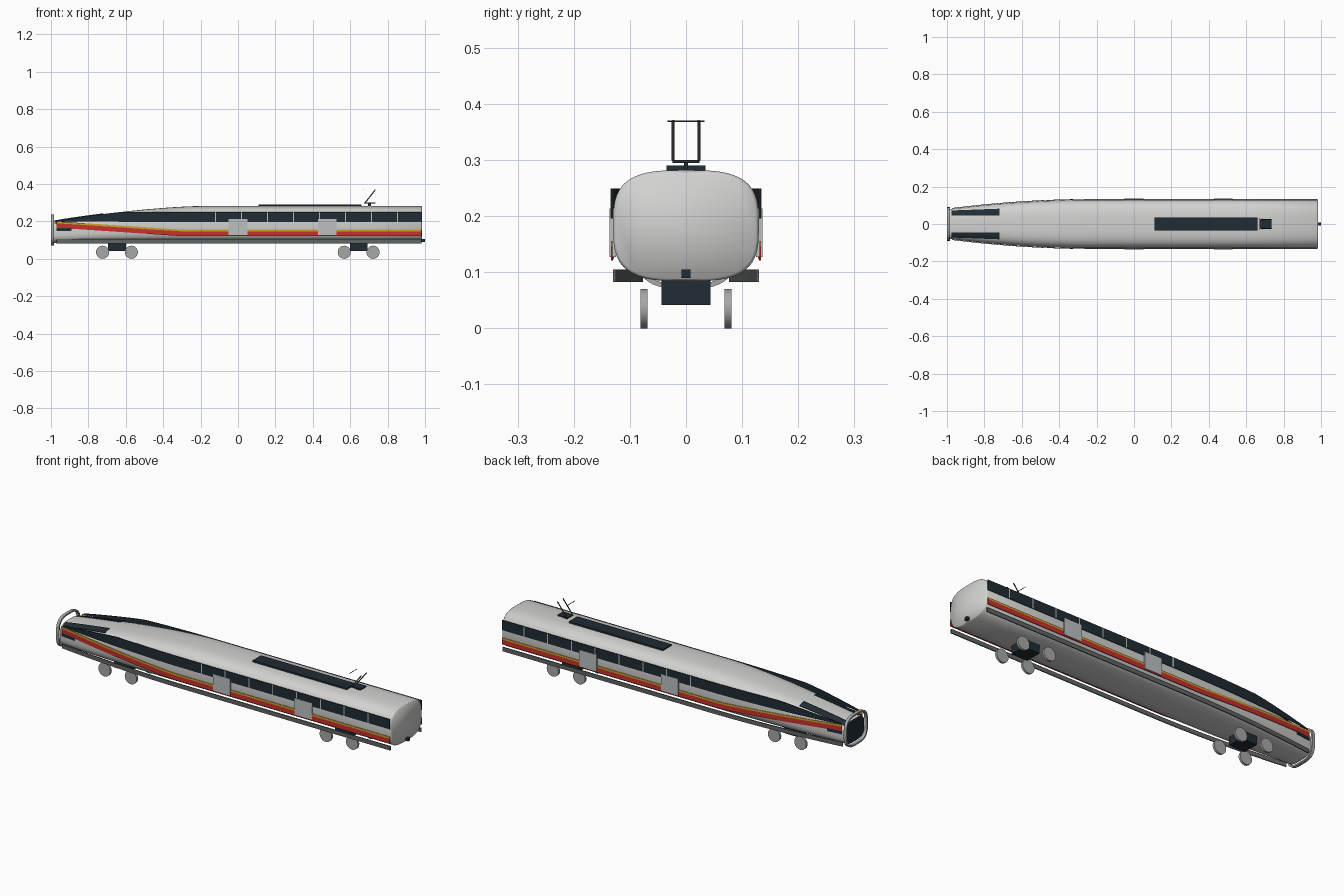
import bpy, bmesh, math
from mathutils import Vector

if "Cube" in bpy.data.objects:
    bpy.data.objects.remove(bpy.data.objects["Cube"])

def mat(name, *c):
    m = bpy.data.materials.new(name)
    m.diffuse_color = (*c, 1)
    m.use_nodes = True
    m.node_tree.nodes["Principled BSDF"].inputs["Base Color"].default_value = m.diffuse_color
    return m

SHELL = mat("shell_grey", .64, .64, .63)
DARK = mat("dark_glass", .014, .025, .034)
RED = mat("red_paint", .58, .03, .025)
GOLD = mat("gold_paint", .58, .36, .03)
DOOR = mat("door_grey", .5, .53, .53)
WHEEL = mat("wheel_grey", .38, .39, .39)
SKIRT = mat("skirt_grey", .12, .13, .13)
METAL = mat("arm_metal", .06, .065, .07)

N, BOTTOM, X0, X1 = 3.2, .084, -.985, .985

def taper(x):
    return max(0, min(1, (-.2 - x) / .785))
def width(x):
    return .13 - .05 * taper(x) ** 2
def roof(x):
    return .282 - .079 * taper(x) ** 1.5

def section(w, h, zc, count=48):
    """Superellipse outline in the y/z plane."""
    pts = []
    for i in range(count):
        a = 2 * math.pi * i / count
        c, s = math.cos(a), math.sin(a)
        pts.append((w * math.copysign(abs(c) ** (2 / N), c),
                    zc + h * math.copysign(abs(s) ** (2 / N), s)))
    return pts

def finish(name, bm, mats, smooth=None):
    bmesh.ops.recalc_face_normals(bm, faces=bm.faces)
    me = bpy.data.meshes.new(name)
    bm.to_mesh(me)
    bm.free()
    ob = bpy.data.objects.new(name, me)
    bpy.context.collection.objects.link(ob)
    for m in mats:
        me.materials.append(m)
    if smooth:
        bpy.ops.object.select_all(action='DESELECT')
        ob.select_set(True)
        bpy.context.view_layer.objects.active = ob
        bpy.ops.object.shade_smooth_by_angle(angle=math.radians(smooth))
    return ob

def box(name, m, x, y, z):
    bm = bmesh.new()
    bmesh.ops.create_cube(bm, size=1)
    for v in bm.verts:
        v.co = [r[0] + (c + .5) * (r[1] - r[0]) for c, r in zip(v.co, (x, y, z))]
    return finish(name, bm, [m])

def rod(name, m, a, b, r, seg=10):
    a, b = Vector(a), Vector(b)
    bm = bmesh.new()
    bmesh.ops.create_cone(bm, cap_ends=True, segments=seg, radius1=r, radius2=r,
                          depth=(b - a).length)
    q = (b - a).to_track_quat('Z', 'Y')
    for v in bm.verts:
        v.co = q @ v.co + (a + b) / 2
    return finish(name, bm, [m], 40)

def ribbon(name, m, xa, xb, lo, hi, gap=.001, thick=.003, steps=40):
    """Upright band on both sides that follows the plan outline of the body."""
    bm = bmesh.new()
    for side in (-1, 1):
        prev = None
        for i in range(steps + 1):
            x = xa + (xb - xa) * i / steps
            y = width(x) + gap
            ring = [bm.verts.new((x, side * yy, z)) for yy, z in
                    ((y, lo(x)), (y + thick, lo(x)), (y + thick, hi(x)), (y, hi(x)))]
            if prev:
                for k in range(4):
                    bm.faces.new((prev[k], prev[k - 1], ring[k - 1], ring[k]))
            if i in (0, steps):
                bm.faces.new(ring)
            prev = ring
    return finish(name, bm, [m], 30)

# Body shell: lofted sections, dark face in the nose opening
bm = bmesh.new()
stations = [X0 + (-.15 - X0) * i / 24 for i in range(25)] + [.2, .6, .978, X1]
rings = []
for x in stations:
    k = .96 if x == X1 else 1
    h = (roof(x) - BOTTOM) / 2
    rings.append([bm.verts.new((x, y, z))
                  for y, z in section(width(x) * k, h * k, BOTTOM + h)])
for a, b in zip(rings, rings[1:]):
    for i in range(len(a)):
        bm.faces.new((a[i - 1], a[i], b[i], b[i - 1]))
nose = bm.faces.new(rings[0])
nose.material_index = 1
bm.faces.new(rings[-1])
finish("body_shell", bm, [SHELL, DARK], 60)

# Nose ring
bm = bmesh.new()
loops = [[bm.verts.new((x, y, z)) for y, z in section(w, w - .007, .154)]
         for x, w in ((-1, .082), (-1, .09), (-.984, .09), (-.984, .082))]
for k in range(4):
    a, b = loops[k - 1], loops[k]
    for i in range(len(a)):
        bm.faces.new((a[i - 1], a[i], b[i], b[i - 1]))
finish("nose_ring", bm, [WHEEL], 40)

# Window band, stripes and skirts
def rise(base, gain):
    return lambda x: base + gain * max(0, min(1, (-.3 - x) / .67))

ribbon("window_band", DARK, -.96, .98, rise(.196, .004),
       lambda x: min(.249, roof(x) - .001))
ribbon("red_stripe", RED, -.97, .98, rise(.121, .045), rise(.146, .044))
ribbon("gold_stripe", GOLD, -.97, .98, rise(.146, .044), rise(.156, .044))
ribbon("nose_lamp", DARK, -.97, -.89, lambda x: .149, lambda x: .165, steps=4)
ribbon("side_skirt", SKIRT, -.97, .98, lambda x: .083, lambda x: .105, gap=-.005, thick=.005)

# Window dividers and doors on both sides
for s in (-1, 1):
    for i in range(8):
        x = -.12 + .139 * i
        y = sorted((s * .13, s * (width(x) + .0048)))
        box("window_divider", DOOR, (x - .003, x + .003), y, (.196, .249))
    for x in (0, .477):
        box("door", DOOR, (x - .05, x + .05), sorted((s * .125, s * .1365)), (.127, .214))

# Windscreen strips lying on the nose roof
bm = bmesh.new()
for s in (-1, 1):
    prev = None
    for i in range(13):
        x = -.975 + .255 * i / 12
        w, h = width(x), (roof(x) - BOTTOM) / 2
        row = []
        for j in range(7):
            y = .045 + (.026 + .01 * i / 12) * j / 6
            z = BOTTOM + h + h * (1 - (y / w) ** N) ** (1 / N) + .003
            row.append(bm.verts.new((x, s * y, z)))
        if prev:
            for j in range(6):
                bm.faces.new((prev[j], prev[j + 1], row[j + 1], row[j]))
        prev = row
strip = finish("windscreen_strips", bm, [DARK])
sol = strip.modifiers.new("thickness", 'SOLIDIFY')
sol.thickness, sol.offset = .004, 0

# Bogies and wheels
for c in (-.647, .645):
    box("bogie_frame", DARK, (c - .047, c + .047), (-.044, .044), (.042, .088))
    for x in (c - .077, c + .077):
        for s in (-1, 1):
            rod("wheel", WHEEL, (x, s * .069, .035), (x, s * .081, .035), .035, 24)

# Roof unit, pantograph and rear coupler
box("roof_unit", DARK, (.11, .66), (-.035, .035), (.28, .29))
box("pantograph_post", DARK, (.695, .71), (-.004, .004), (.28, .297))
box("pantograph_base", DARK, (.675, .735), (-.024, .024), (.295, .3))
for s in (-1, 1):
    rod("pantograph_arm", METAL, (.68, s * .023, .3), (.735, s * .023, .37), .0028)
rod("contact_bar", METAL, (.672, -.033, .369), (.672, .033, .369), .0015)
box("rear_coupler", DARK, (.975, 1), (-.008, .008), (.09, .105))
